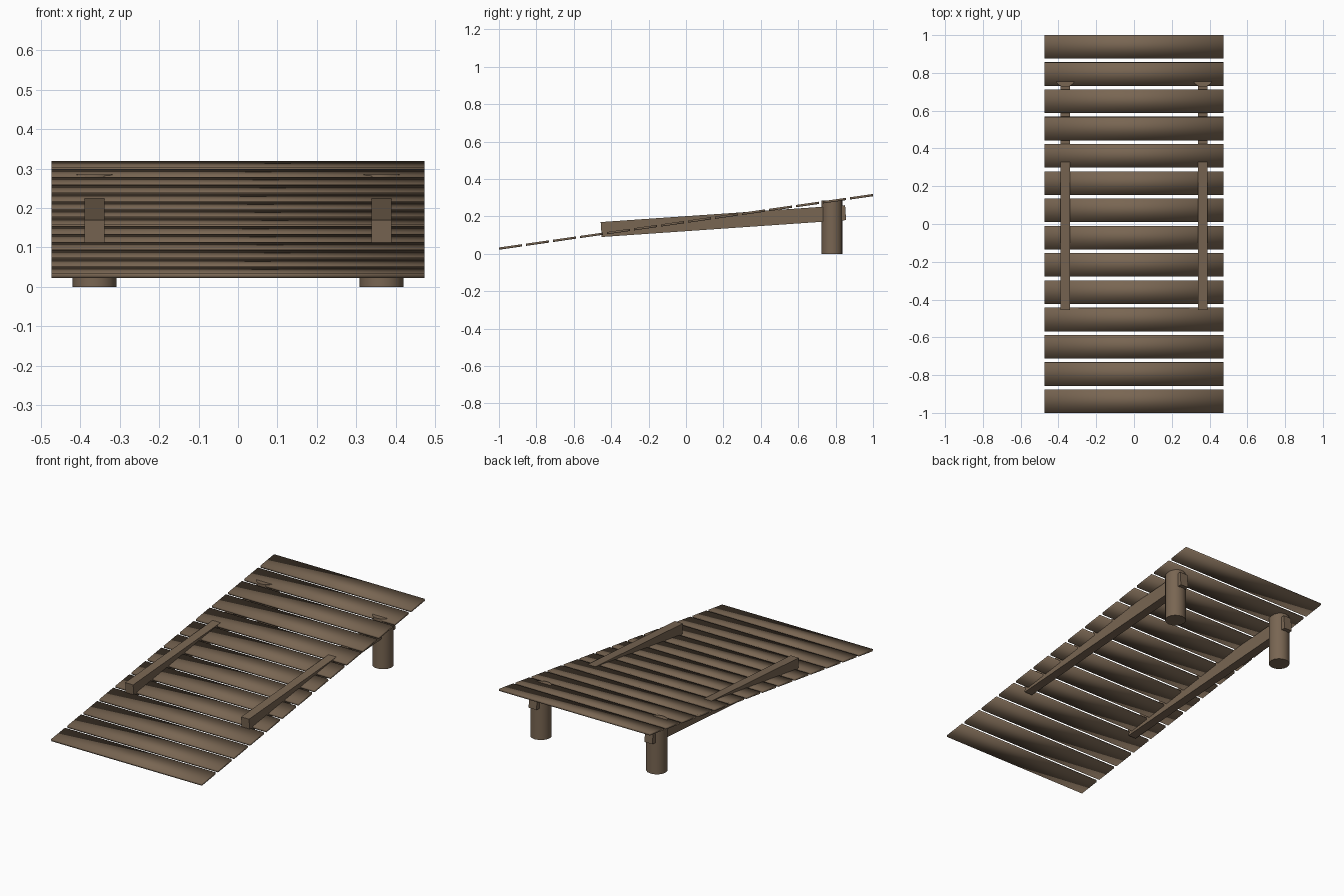
import bpy, math

if "Cube" in bpy.data.objects:
    bpy.data.objects.remove(bpy.data.objects["Cube"])

# one weathered wood colour
wood = bpy.data.materials.new("weathered wood")
wood.diffuse_color = (0.19, 0.132, 0.085, 1)
wood.use_nodes = True
wood.node_tree.nodes["Principled BSDF"].inputs["Base Color"].default_value = wood.diffuse_color


def finish(name, smooth=False):
    ob = bpy.context.object
    ob.name = name
    ob.data.materials.append(wood)
    for p in ob.data.polygons:
        p.use_smooth = smooth
    return ob


def box(name, loc, size, tilt, smooth=False):
    bpy.ops.mesh.primitive_cube_add(size=1, location=loc, rotation=(tilt, 0, 0))
    ob = bpy.context.object
    ob.scale = size
    bpy.ops.object.transform_apply(location=False, rotation=False, scale=True)
    return finish(name, smooth)


# sloping deck of planks
COUNT, WIDTH, THICK = 14, 0.125, 0.012
TILT = math.atan2(0.286, 2.0)
half = 1.0 - WIDTH / 2 * math.cos(TILT)
for i in range(COUNT):
    y = -half + 2 * half * i / (COUNT - 1)
    z = 0.171 + y * math.tan(TILT)
    box(f"deck_plank_{i + 1}", (0, y, z), (0.946, WIDTH, THICK), TILT, True)

# side beams and round posts under the high end
BEAM_TILT = math.atan2(0.09, 1.305)
for side, x in (("left", -0.364), ("right", 0.364)):
    box(f"{side}_beam", (x, 0.2, 0.175), (0.05, 1.31, 0.08), BEAM_TILT)
    bpy.ops.mesh.primitive_cylinder_add(vertices=16, radius=0.056, depth=0.285,
                                        location=(x, 0.781, 0.1425))
    finish(f"{side}_post")
    bpy.ops.object.shade_smooth_by_angle(angle=math.radians(40))
